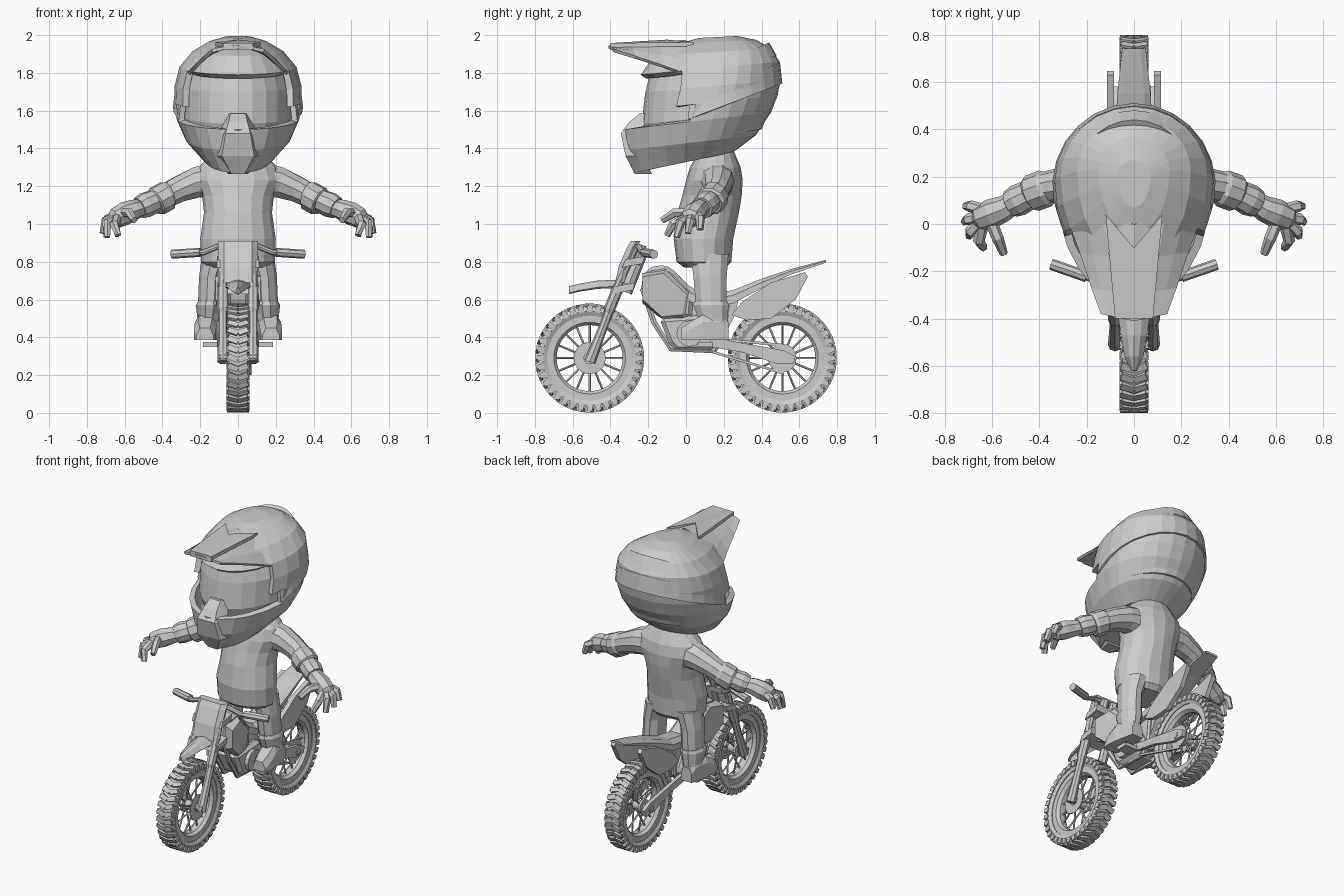
import bpy, bmesh, math
from mathutils import Vector, Matrix

if "Cube" in bpy.data.objects:
    bpy.data.objects.remove(bpy.data.objects["Cube"])

grey = bpy.data.materials.new("plain_grey")
grey.use_nodes = True
grey.diffuse_color = (0.6, 0.6, 0.6, 1)
grey.node_tree.nodes["Principled BSDF"].inputs["Base Color"].default_value = (0.6, 0.6, 0.6, 1)


def finish(name, bm, mirror=False, thick=0.0, bevel=0.0):
    bmesh.ops.recalc_face_normals(bm, faces=bm.faces)
    mesh = bpy.data.meshes.new(name)
    bm.to_mesh(mesh)
    bm.free()
    mesh.materials.append(grey)
    ob = bpy.data.objects.new(name, mesh)
    bpy.context.collection.objects.link(ob)
    if thick:
        ob.modifiers.new("thickness", "SOLIDIFY").thickness = thick
    if bevel:
        ob.modifiers.new("bevel", "BEVEL").width = bevel
    if mirror:
        ob.modifiers.new("mirror", "MIRROR")
    return ob


def skin(bm, rings, closed=True, caps=True):
    """Bridge rows of points into a surface."""
    rows = [[bm.verts.new(p) for p in r] for r in rings]
    n = len(rows[0])
    for a, b in zip(rows, rows[1:]):
        for i in range(n if closed else n - 1):
            j = (i + 1) % n
            bm.faces.new((a[i], a[j], b[j], b[i]))
    if caps:
        bm.faces.new(rows[0])
        bm.faces.new(rows[-1])


def loft(name, rings, **kw):
    bm = bmesh.new()
    skin(bm, rings)
    return finish(name, bm, **kw)


def add_tube(bm, pts, radii, n=8):
    pts = [Vector(p) for p in pts]
    rings = []
    for i, p in enumerate(pts):
        d = pts[min(i + 1, len(pts) - 1)] - pts[max(i - 1, 0)]
        q = d.to_track_quat("Z", "Y")
        r = radii[i] if isinstance(radii, (list, tuple)) else radii
        rings.append([p + q @ Vector((r * math.cos(k * math.tau / n), r * math.sin(k * math.tau / n), 0))
                      for k in range(n)])
    skin(bm, rings)


def tube(name, pts, radii, n=8, **kw):
    bm = bmesh.new()
    add_tube(bm, pts, radii, n)
    return finish(name, bm, **kw)


def prism(name, outline, x0, x1, **kw):
    """Side outline in (y, z) extruded across x."""
    return loft(name, [[(x, y, z) for y, z in outline] for x in (x0, x1)], **kw)


def oval(x, yf, yb, z, rx, n=14, tilt=0.0):
    ry, yc = (yb - yf) / 2, (yb + yf) / 2
    return [(x + rx * math.cos(k * math.tau / n), yc + ry * math.sin(k * math.tau / n),
             z + tilt * math.sin(k * math.tau / n)) for k in range(n)]


def lathe(bm, cy, cz, profile, n=36):
    """Closed (radius, x) profile spun about the axle."""
    rings = [[(x, cy + r * math.cos(k * math.tau / n), cz + r * math.sin(k * math.tau / n))
              for k in range(n)] for r, x in profile + profile[:1]]
    skin(bm, rings, caps=False)


# Wheels: tyre with tread blocks, rim, spokes and hub
def wheel(side, cy, cz=0.29):
    bm = bmesh.new()
    lathe(bm, cy, cz, [(.225, .045), (.25, .058), (.272, .048), (.278, 0),
                       (.272, -.048), (.25, -.058), (.225, -.045)])
    for k in range(36):
        turn = Matrix.Translation((0, cy, cz)) @ Matrix.Rotation(k * math.tau / 36, 4, "X")
        for s in (-1, 1):
            skew = Matrix.Rotation(s * .35, 4, "Z")
            block = turn @ Matrix.Translation((s * .027, 0, .272)) @ skew @ Matrix.Diagonal((.056, .03, .032, 1))
            bmesh.ops.create_cube(bm, size=1, matrix=block)
            lug = turn @ Matrix.Translation((s * .055, 0, .262)) @ Matrix.Diagonal((.014, .03, .034, 1))
            bmesh.ops.create_cube(bm, size=1, matrix=lug)
    finish(side + "_tyre", bm)
    bm = bmesh.new()
    lathe(bm, cy, cz, [(.232, .04), (.19, .04), (.175, .02), (.175, -.02), (.19, -.04), (.232, -.04)])
    finish(side + "_rim", bm)
    bm = bmesh.new()
    for k in range(16):
        a = k * math.tau / 16
        d = Vector((0, math.cos(a), math.sin(a)))
        c = Vector((.03 if k % 2 else -.03, cy, cz))
        add_tube(bm, [c + d * .03, Vector((0, cy, cz)) + d * .18], .006, 5)
    finish(side + "_spokes", bm)
    bm = bmesh.new()
    lathe(bm, cy, cz, [(.0, .045), (.05, .045), (.05, .03), (.03, .025),
                       (.03, -.025), (.05, -.03), (.05, -.045), (.0, -.045)], 16)
    finish(side + "_hub", bm)
    tube(side + "_axle", [(-.1, cy, cz), (.1, cy, cz)], .022, 10)


wheel("front", -.51)
wheel("rear", .51)

# Front fork, clamps, plate and handlebar
tube("fork_leg", [(.08, -.51, .27), (.08, -.44, .45), (.08, -.41, .53), (.08, -.405, .55), (.08, -.36, .66)],
     [.03, .024, .024, .03, .03], mirror=True)
tube("fork_tube", [(.08, -.37, .65), (.08, -.26, .9)], .022, mirror=True)
for name, y, z in (("lower_clamp", -.33, .66), ("upper_clamp", -.28, .8)):
    prism(name, [(y - .06, z - .03), (y + .05, z - .01), (y + .06, z + .03), (y - .04, z + .01)], -.11, .11)
loft("number_plate", [[(-.075, y, z), (.075, y, z), (.105, y + .03, z), (.095, y + .05, z), (-.095, y + .05, z),
                       (-.105, y + .03, z)] for y, z in ((-.375, .69), (-.355, .78), (-.31, .88), (-.29, .91))])
tube("handlebar", [(-.35, -.17, .84), (-.18, -.23, .85), (-.11, -.25, .88), (.11, -.25, .88),
                   (.18, -.23, .85), (.35, -.17, .84)], .016)
tube("grip", [(.2, -.222, .85), (.35, -.17, .84)], .024, mirror=True)
tube("bar_mount", [(.035, -.27, .79), (.035, -.235, .89)], .028, mirror=True)
tube("steering_head", [(0, -.32, .64), (0, -.24, .84)], .035)

bm = bmesh.new()
skin(bm, [[(w * u, y, z - .035 * u * u) for u in (-1, -.5, 0, .5, 1)]
          for y, z, w in ((-.62, .67, .012), (-.56, .685, .04), (-.47, .7, .055), (-.37, .705, .07), (-.3, .69, .07))],
     closed=False, caps=False)
finish("front_fender", bm, thick=.012)

# Body of the bike
prism("tank", [(-.2, .77), (-.11, .785), (-.06, .75), (.04, .64), (.03, .5), (-.14, .5), (-.22, .58), (-.24, .68)],
      -.07, .07, bevel=.02)
loft("shroud", [[(.065, -.23, .74), (.065, -.1, .76), (.065, .02, .64), (.065, .0, .5), (.065, -.13, .5),
                 (.065, -.23, .58)],
                [(.12, -.23, .72), (.1, -.12, .74), (.08, .0, .63), (.08, -.02, .52), (.1, -.13, .51),
                 (.12, -.23, .6)]], mirror=True)
loft("seat_and_rear_fender", [
    [(-w, y, z - t), (-w, y, z - t * .4), (-w * .6, y, z), (w * .6, y, z), (w, y, z - t * .4), (w, y, z - t)]
    for y, z, w, t in ((-.06, .75, .06, .06), (.02, .67, .07, .08), (.1, .625, .075, .07), (.25, .65, .08, .07),
                       (.4, .71, .08, .05), (.55, .76, .07, .03), (.74, .81, .05, .015))])
prism("mid_frame", [(-.02, .62), (.28, .61), (.26, .52), (.18, .36), (.1, .36), (-.05, .48)], -.05, .05)
prism("side_panel", [(.24, .52), (.3, .59), (.45, .69), (.63, .745), (.645, .72), (.58, .6), (.45, .5), (.32, .49)],
      .085, .115, mirror=True)
prism("engine", [(-.14, .5), (.12, .52), (.18, .42), (.16, .35), (.12, .33), (-.05, .33), (-.09, .37)],
      -.085, .085, bevel=.02)
tube("clutch_cover", [(-.11, .02, .42), (.11, .02, .42)], .07, 12)
tube("down_tube", [(.05, -.23, .66), (.05, -.17, .48), (.05, -.08, .34), (.05, .15, .33), (.05, .2, .4), (.05, .22, .6)],
     .017, 6, mirror=True)
prism("swingarm", [(.13, .4), (.3, .37), (.52, .33), (.58, .3), (.57, .26), (.48, .26), (.3, .32), (.13, .35)],
      .07, .095, mirror=True)
tube("shock", [(0, .12, .4), (0, .2, .6)], .035)
bm = bmesh.new()
lathe(bm, .51, .29, [(.03, .064), (.075, .064), (.075, .072), (.03, .072)], 20)
lathe(bm, -.51, .29, [(.03, .05), (.085, .05), (.085, .056), (.03, .056)], 20)
finish("sprocket_and_brake_disc", bm)
for name, a, b in (("upper_chain", .4, .365), ("lower_chain", .33, .215)):
    prism(name, [(.14, a), (.52, b), (.52, b - .014), (.14, a - .014)], .06, .072)
prism("foot_peg", [(.06, .35), (.14, .35), (.14, .375), (.06, .375)], .08, .185, mirror=True)

# Rider: torso, arms, gloves, legs and boots
loft("torso", [oval(0, yf, yb, z, rx, 16) for z, yf, yb, rx in (
    (.77, -.01, .21, .17), (.8, -.05, .24, .195), (.92, -.065, .25, .2), (1.06, -.045, .28, .18),
    (1.15, -.02, .295, .19), (1.23, 0, .3, .23), (1.3, .02, .29, .21), (1.37, .06, .26, .14), (1.43, .09, .23, .1))])
tube("arm", [(.13, .16, 1.23), (.22, .17, 1.22), (.31, .165, 1.185), (.4, .15, 1.14)],
     [.1, .085, .072, .065], 10, mirror=True)
tube("elbow_cuff", [(.36, .155, 1.155), (.375, .15, 1.15), (.43, .13, 1.12), (.44, .125, 1.115)],
     [.07, .08, .08, .07], 10, mirror=True)
tube("glove_cuff", [(.42, .135, 1.13), (.49, .1, 1.1), (.52, .085, 1.085)], [.06, .068, .06], 10, mirror=True)
tube("palm", [(.5, .095, 1.09), (.55, .065, 1.075), (.6, .045, 1.055), (.65, .025, 1.03), (.665, .02, 1.02)],
     [.045, .055, .062, .055, .035], 8, mirror=True)
bm = bmesh.new()
for base, knuckle, tip in (((.6, .0, 1.06), (.575, -.06, 1.06), (.55, -.125, 1.02)),
                           ((.64, -.01, 1.03), (.655, -.07, 1.0), (.635, -.1, .94)),
                           ((.65, .01, 1.03), (.69, -.03, 1.01), (.695, -.05, .93)),
                           ((.65, .03, 1.04), (.7, .02, 1.02), (.715, .01, .95)),
                           ((.64, .06, 1.05), (.69, .075, 1.03), (.71, .075, .97))):
    add_tube(bm, [base, knuckle, tip], [.026, .025, .018], 6)
finish("fingers", bm, mirror=True)
loft("leg", [oval(x, yf, yb, z, rx, 10) for z, x, yf, yb, rx in (
    (.84, .11, .02, .23, .08), (.72, .14, .035, .22, .066), (.6, .145, .045, .22, .066), (.5, .15, .06, .21, .06))],
     mirror=True)
loft("boot_top", [oval(x, yf, yb, z, rx, 10) for z, x, yf, yb, rx in (
    (.59, .15, .04, .225, .062), (.57, .15, .035, .23, .073), (.5, .155, .06, .225, .06), (.4, .16, .08, .22, .055))],
     mirror=True)
loft("boot_foot", [[(x - w, y, .385), (x + w, y, .385), (x + w, y, z - .04), (x + w * .6, y, z),
                    (x - w * .6, y, z), (x - w, y, z - .04)]
                   for y, x, w, z in ((-.025, .175, .045, .45), (.02, .175, .058, .48), (.09, .17, .058, .52),
                                      (.18, .16, .05, .52), (.225, .16, .04, .48))], mirror=True)


# Helmet: egg-shaped rings, widest toward the back
def egg(yf, zf, yb, zb, w, n=24):
    yc = yb - w * .95
    pts = []
    for k in range(n):
        t = k * math.tau / n
        c = math.cos(t)
        y = yc - c * ((yc - yf) if c > 0 else (yb - yc))
        pts.append((w * math.sin(t), y, zf + (zb - zf) * (y - yf) / (yb - yf)))
    return pts


bm = bmesh.new()
skin(bm, [egg(*r) for r in (
    (-.275, 1.27, .25, 1.38, .18), (-.325, 1.39, .37, 1.47, .275), (-.335, 1.5, .45, 1.59, .325),
    (-.27, 1.6, .485, 1.68, .338), (-.24, 1.7, .5, 1.76, .335), (-.24, 1.79, .495, 1.86, .31),
    (-.17, 1.89, .45, 1.93, .24), (-.04, 1.955, .37, 1.975, .15), (.07, 1.985, .27, 1.995, .07))])
opening = []
for f in bm.faces:
    c = f.calc_center_median()
    if len(f.verts) == 4 and 1.52 < c.z < 1.8 and c.y < .0:
        opening.append(f)
bmesh.ops.delete(bm, geom=opening, context="FACES")
finish("helmet_shell", bm, thick=.035)
loft("goggles", [egg(*r) for r in ((-.19, 1.42, .4, 1.5, .27), (-.235, 1.53, .44, 1.6, .295),
                                   (-.215, 1.7, .45, 1.74, .295), (-.19, 1.8, .44, 1.83, .265))])
loft("chin_guard", [[(-w, y, z), (w, y, z), (w * 1.5, y + .09, z), (-w * 1.5, y + .09, z)] for y, z, w in (
    (-.27, 1.265, .035), (-.32, 1.36, .085), (-.345, 1.48, .065), (-.3, 1.54, .05), (-.245, 1.585, .04))])


# Raised ridges wrapping round the back of the helmet
def ridge(name, yc, rx, ry, top, low, lift, start):
    bm = bmesh.new()
    rows = []
    for k in range(17):
        a = math.radians(start + (180 - 2 * start) * k / 16)
        x, y = math.cos(a), yc + ry * math.sin(a)
        rows.append([(x * (rx - lift), y - lift * math.sin(a), top + .42 * y), (x * rx, y, low + .38 * y)])
    skin(bm, rows, closed=False, caps=False)
    finish(name, bm, thick=.03)


ridge("helmet_band", .16, .345, .35, 1.64, 1.55, .012, -25)
ridge("crown_ridge", .16, .295, .32, 1.76, 1.71, .04, -10)

# Helmet peak with its forked raised panel
bm = bmesh.new()
skin(bm, [[(w * u, y + .03 * abs(u), top - (top - edge) * abs(u) ** 2) for u in (-1, -.75, -.45, 0, .45, .75, 1)]
          for y, w, top, edge in ((-.41, .14, 1.945, 1.925), (-.3, .18, 1.955, 1.89), (-.15, .23, 1.965, 1.84),
                                  (.0, .285, 1.975, 1.785))], closed=False, caps=False)
finish("helmet_peak", bm, thick=.018)
loft("peak_panel", [[(.08, -.4, 1.95 + h), (.12, .04, 1.955 + h), (0, -.1, 1.968 + h), (-.12, .04, 1.955 + h),
                     (-.08, -.4, 1.95 + h)] for h in (-.03, .008)])
